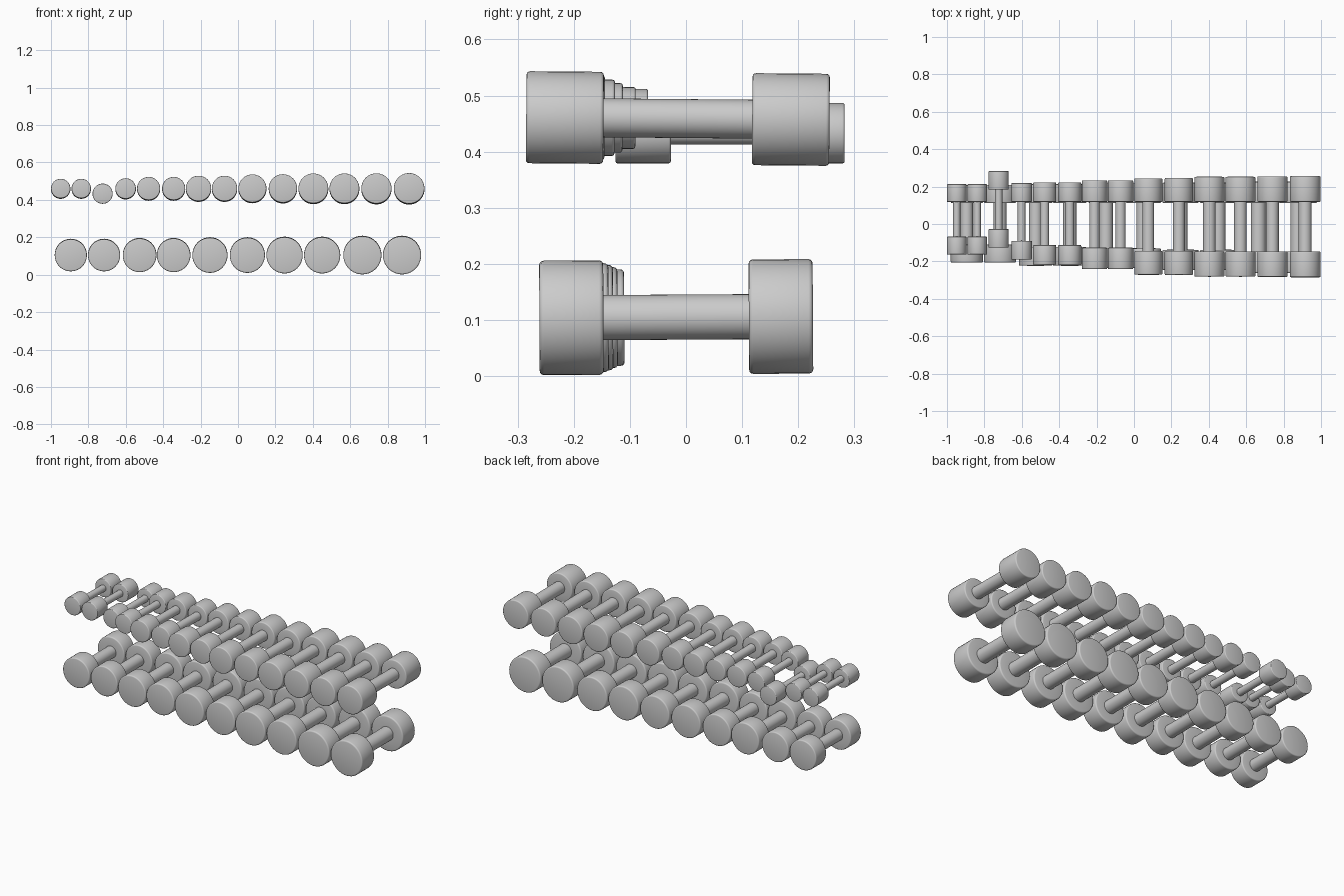
import bpy, bmesh
from math import sin, cos, pi, radians

if "Cube" in bpy.data.objects:
    bpy.data.objects.remove(bpy.data.objects["Cube"])

SIDES = 40


def head_profile(y0, y1, r, grip):
    """Rounded weight section from y0 to y1, as (radius, y) points."""
    b = 0.075 * r
    arc = [i * pi / 6 for i in range(4)]
    pts = [(grip, y0)]
    pts += [(r - b + b * sin(a), y0 + b - b * cos(a)) for a in arc]
    pts += [(r - b + b * cos(a), y1 - b + b * sin(a)) for a in arc]
    return pts


def dumbbell(name, x, z, r, grip, front_in, back_in, length, tilt=0.0):
    # Lathed profile: front head, handle, back head
    front = head_profile(front_in - length, front_in, r, 0)
    back = head_profile(back_in, back_in + length, r, grip)
    prof = front + [(grip, front_in)] + back + [(0, back_in + length)]
    mid = (front_in + back_in) / 2
    bm = bmesh.new()
    rings = []
    for rad, y in prof:
        if rad == 0:
            rings.append([bm.verts.new((0, y - mid, 0))])
        else:
            rings.append([bm.verts.new((rad * cos(2 * pi * k / SIDES), y - mid,
                                        rad * sin(2 * pi * k / SIDES)))
                          for k in range(SIDES)])
    for a, b in zip(rings, rings[1:]):
        for k in range(SIDES):
            n = (k + 1) % SIDES
            if len(a) == 1:
                bm.faces.new((a[0], b[k], b[n]))
            elif len(b) == 1:
                bm.faces.new((a[k], b[0], a[n]))
            else:
                bm.faces.new((a[k], b[k], b[n], a[n]))
    bmesh.ops.recalc_face_normals(bm, faces=bm.faces[:])
    mesh = bpy.data.meshes.new(name)
    bm.to_mesh(mesh)
    bm.free()
    ob = bpy.data.objects.new(name, mesh)
    bpy.context.collection.objects.link(ob)
    ob.location = (x, mid, z)
    ob.rotation_euler.x = radians(tilt)
    bpy.ops.object.select_all(action='DESELECT')
    ob.select_set(True)
    bpy.context.view_layer.objects.active = ob
    bpy.ops.object.shade_smooth_by_angle(angle=radians(40))


# Upper row: x, head radius, inner end of the front head
upper = [(-.948, .052, -.068), (-.838, .052, -.068), (-.724, .054, -.027),
         (-.601, .055, -.09), (-.478, .062, -.113), (-.344, .062, -.113),
         (-.211, .068, -.127), (-.072, .068, -.127), (.077, .075, -.145),
         (.24, .076, -.145), (.403, .08, -.147), (.569, .08, -.147),
         (.74, .081, -.147), (.915, .082, -.147)]
for i, (x, r, f) in enumerate(upper):
    slipped = i == 2  # one dumbbell sits lower and further back
    dumbbell(f"upper_dumbbell_{i + 1}", x, .433 if slipped else .459, r,
             .52 * r - .008, f, .184 if slipped else .118,
             1.68 * r + .008 * (r < .06), 0 if slipped else -.5)

# Lower row, in matching pairs
lower_x = [-.894, -.716, -.526, -.344, -.15, .05, .249, .45, .665, .877]
pairs = [(.086, -.11), (.09, -.122), (.094, -.13), (.097, -.138), (.102, -.147)]
for i, x in enumerate(lower_x):
    r, f = pairs[i // 2]
    dumbbell(f"lower_dumbbell_{i + 1}", x, .105, r, .394 * r, f, .112,
             1.12 * r, .35)
